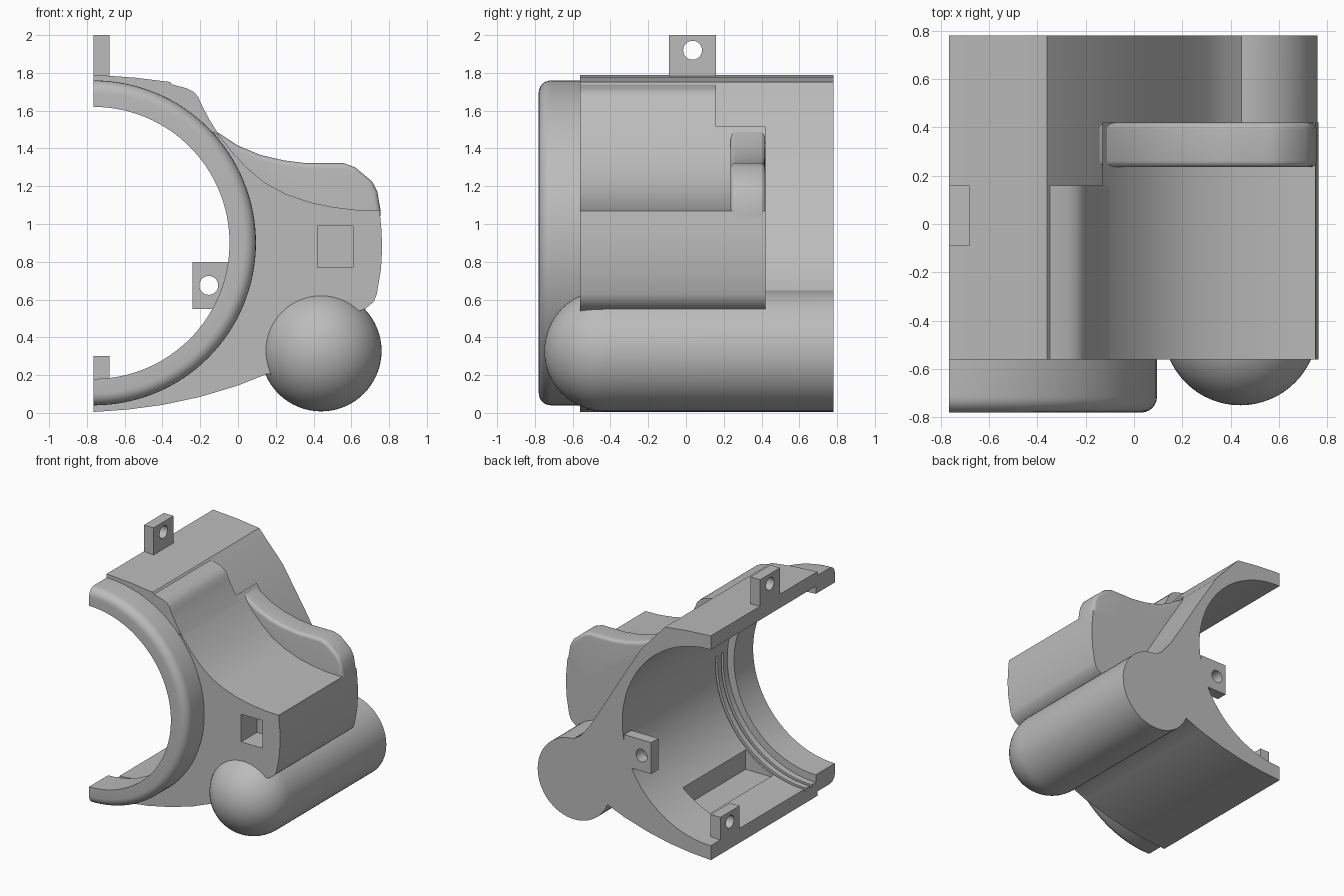
import bpy, bmesh, math
from mathutils import Vector

cube = bpy.data.objects.get("Cube")
if cube:
    bpy.data.objects.remove(cube, do_unlink=True)

grey = bpy.data.materials.new("light_grey")
grey.use_nodes = True
grey.diffuse_color = (0.5, 0.5, 0.5, 1)
grey.node_tree.nodes["Principled BSDF"].inputs["Base Color"].default_value = (0.5, 0.5, 0.5, 1)

FRONT, BACK = -0.56, 0.78      # housing ends along y
CUT = -0.765                   # open split plane
BORE = (CUT, 0.9)              # bore axis (x, z)


def finish(name, bm):
    bmesh.ops.recalc_face_normals(bm, faces=bm.faces)
    mesh = bpy.data.meshes.new(name)
    bm.to_mesh(mesh)
    bm.free()
    mesh.materials.append(grey)
    ob = bpy.data.objects.new(name, mesh)
    bpy.context.collection.objects.link(ob)
    return ob


def prism(name, outline, y0, y1, round_count=0, radius=0.0):
    """Extrude an xz outline along y; optionally round its first edges."""
    bm = bmesh.new()
    rings = [[bm.verts.new((x, y, z)) for x, z in outline] for y in (y0, y1)]
    n = len(outline)
    for ring in rings:
        bm.faces.new(ring)
    for i in range(n):
        j = (i + 1) % n
        bm.faces.new((rings[0][i], rings[0][j], rings[1][j], rings[1][i]))
    bmesh.ops.recalc_face_normals(bm, faces=bm.faces)
    if round_count:
        edges = [bm.edges.get((r[i], r[i + 1])) for r in rings for i in range(round_count)]
        bmesh.ops.bevel(bm, geom=edges, offset=radius, segments=5, profile=0.5,
                        affect='EDGES', clamp_overlap=True)
    return finish(name, bm)


def arc(center, r, a0, a1, n):
    """Points on an arc, in degrees."""
    out = []
    for i in range(n + 1):
        a = math.radians(a0 + (a1 - a0) * i / n)
        out.append((center[0] + r * math.cos(a), center[1] + r * math.sin(a)))
    return out


def revolve(name, profile, center, a0, a1, n, closed):
    """Turn an (r, y) profile about a y-parallel axis."""
    bm = bmesh.new()
    full = abs(a1 - a0) >= 360
    rings = []
    for i in range(n if full else n + 1):
        a = math.radians(a0 + (a1 - a0) * i / n)
        rings.append([bm.verts.new((center[0] + r * math.cos(a), y, center[1] + r * math.sin(a)))
                      for r, y in profile])
    m = len(profile)
    for i in range(n):
        p, q = rings[i], rings[(i + 1) % len(rings)]
        for k in range(m if closed else m - 1):
            l = (k + 1) % m
            bm.faces.new((p[k], p[l], q[l], q[k]))
    if full:
        bmesh.ops.remove_doubles(bm, verts=bm.verts, dist=1e-5)
    else:
        bm.faces.new(rings[0])
        bm.faces.new(rings[-1])
    return finish(name, bm)


def box(name, x, y, z):
    return prism(name, [(x[0], z[0]), (x[1], z[0]), (x[1], z[1]), (x[0], z[1])], *y)


def rod(name, center, axis, r, length):
    bm = bmesh.new()
    bmesh.ops.create_cone(bm, cap_ends=True, segments=24, radius1=r, radius2=r, depth=length)
    rot = Vector((0, 0, 1)).rotation_difference(Vector(axis)).to_matrix()
    bmesh.ops.rotate(bm, verts=bm.verts, matrix=rot)
    bmesh.ops.translate(bm, verts=bm.verts, vec=center)
    return finish(name, bm)


def cut(ob, cutter):
    mod = ob.modifiers.new("cut", 'BOOLEAN')
    mod.operation = 'DIFFERENCE'
    mod.solver = 'EXACT'
    mod.object = cutter
    bpy.context.view_layer.objects.active = ob
    bpy.ops.object.modifier_apply(modifier=mod.name)
    bpy.data.objects.remove(cutter, do_unlink=True)


# Half shell with bored inside and sloping back web
shell = prism("half_shell", arc(BORE, 0.78, 90, -90, 64) + [
    (CUT, 0.005), (-0.58, 0.018), (-0.4, 0.042), (-0.2, 0.085), (0, 0.145), (0.15, 0.205),
    (0.4, 0.2), (0.6, 0.5), (0.45, 0.645), (0.38, 0.69), (0.3, 0.79), (0.2, 0.95),
    (0.05, 1.2), (-0.15, 1.52), (-0.36, 1.752), (-0.55, 1.775), (CUT, 1.79)], FRONT, BACK)

# Pocket and ring grooves inside the shell
cut(shell, box("pocket_cutter", (-0.5, -0.26), (-0.38, 0.41), (0.15, 0.5)))
for y in (-0.42, -0.49):
    cut(shell, revolve("groove_cutter", [(0.75, y), (0.8, y), (0.8, y + 0.025), (0.75, y + 0.025)],
                       BORE, 5, -95, 48, True))

# Rounded lip around the front of the bore
lip = [(0.72, FRONT + 0.02), (0.72, -0.78)] + arc((0.795, -0.715), 0.065, -90, 0, 6) + [(0.86, FRONT + 0.02)]
revolve("front_lip", lip, BORE, 90, -90, 64, True)

# Side pod with scooped top and a square socket
pod = prism("side_pod", [
    (-0.13, 1.515), (-0.1, 1.47), (-0.03, 1.38), (0.05, 1.295), (0.14, 1.22), (0.25, 1.16),
    (0.38, 1.115), (0.5, 1.09), (0.62, 1.075), (0.75, 1.07), (0.76, 0.96), (0.763, 0.87),
    (0.757, 0.76), (0.735, 0.63), (0.72, 0.59), (0.67, 0.548), (0.5, 0.5), (0.2, 0.4),
    (0.1, 0.6), (0.06, 0.9), (0, 1.2)], FRONT, 0.42)
cut(pod, box("socket_cutter", (0.42, 0.61), (-0.7, -0.36), (0.77, 0.99)))

# Shoulder on top of the shell
prism("top_shoulder", [
    (-0.45, 1.755), (-0.36, 1.742), (-0.27, 1.718), (-0.235, 1.7), (-0.21, 1.672), (-0.195, 1.635),
    (-0.15, 1.55), (-0.1, 1.47), (-0.25, 1.56), (-0.42, 1.7)], FRONT, 0.16)

# Rounded cross rib over the pod
prism("cross_rib", [
    (-0.16, 1.52), (-0.1, 1.48), (0, 1.415), (0.12, 1.365), (0.24, 1.337), (0.36, 1.322),
    (0.56, 1.322), (0.62, 1.3), (0.71, 1.225), (0.738, 1.17), (0.755, 1.07), (0.75, 1.0),
    (0.6, 0.95), (0.2, 1.05), (0, 1.3)], 0.235, 0.42, 11, 0.08)

# Round-nosed tube along the lower side
nose = arc((0, -0.43), 0.32, -90, 0, 16)
nose[0] = (0, nose[0][1])
revolve("lower_tube", nose + [(0.32, BACK), (0, BACK)], (0.44, 0.328), 0, 360, 64, False)

# Screw lugs
lugs = [
    ("top_lug", (CUT, -0.68), (-0.09, 0.16), (1.77, 2.0), (-0.72, 0.035, 1.92), (1, 0, 0)),
    ("bottom_lug", (CUT, -0.68), (0.42, 0.66), (0.08, 0.3), (-0.72, 0.54, 0.22), (1, 0, 0)),
    ("middle_lug", (-0.24, 0.0), (0.69, BACK), (0.55, 0.8), (-0.155, 0.74, 0.675), (0, 1, 0)),
]
for name, x, y, z, hole, axis in lugs:
    cut(box(name, x, y, z), rod("hole_cutter", hole, axis, 0.05, 0.4))

# Smooth curved faces, keep hard edges
bpy.ops.object.select_all(action='DESELECT')
for ob in bpy.context.scene.objects:
    if ob.type == 'MESH':
        ob.select_set(True)
        bpy.context.view_layer.objects.active = ob
bpy.ops.object.shade_smooth_by_angle(angle=math.radians(30))
